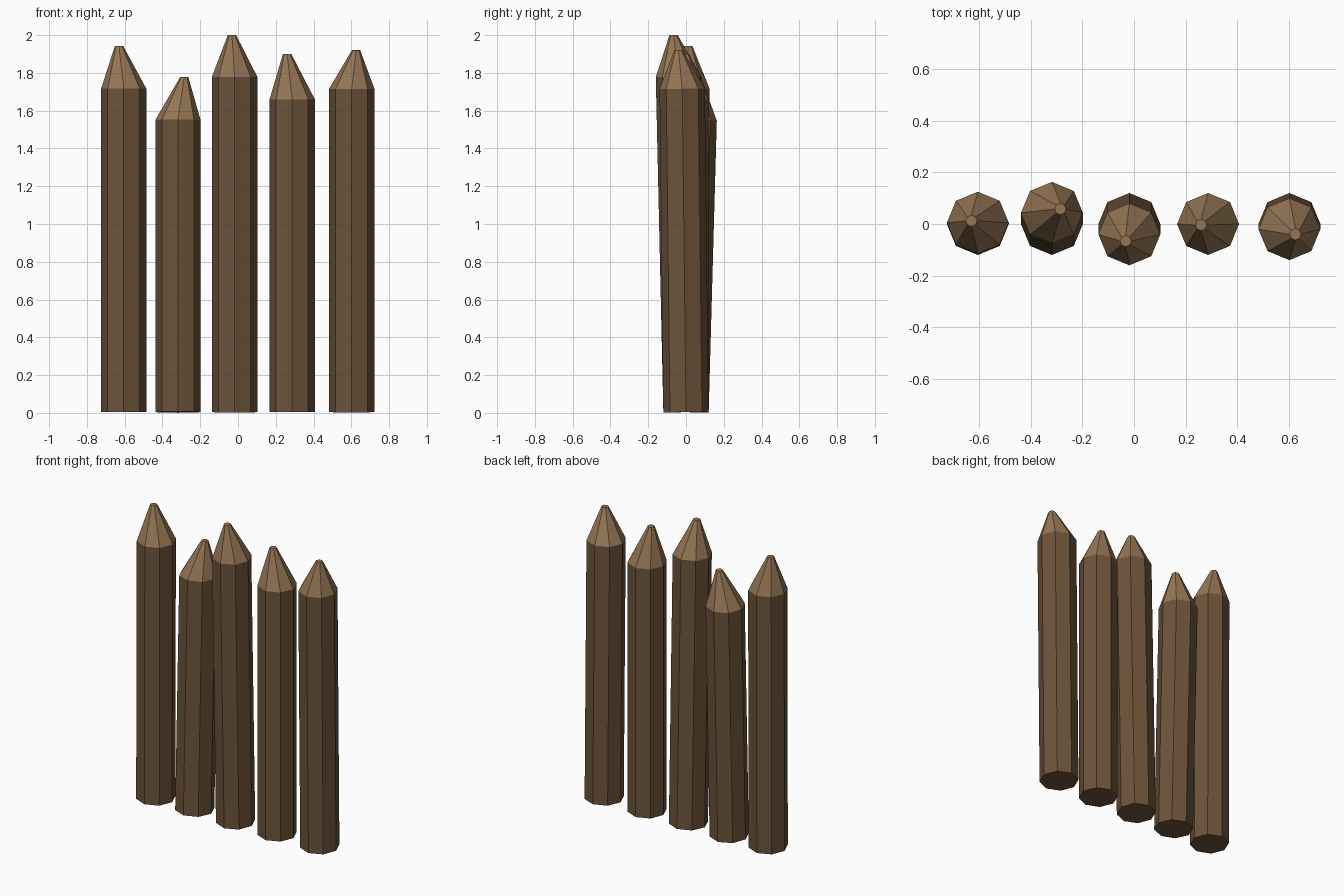
import bpy, bmesh
from math import atan2, cos, sin, pi
from mathutils import Matrix, Vector

if "Cube" in bpy.data.objects:
    bpy.data.objects.remove(bpy.data.objects["Cube"])

SIDES, RADIUS, TIP_RADIUS, BASE_Z = 8, 0.12, 0.022, 0.004


def material(name, color):
    m = bpy.data.materials.new(name)
    m.diffuse_color = (*color, 1)
    m.use_nodes = True
    m.node_tree.nodes["Principled BSDF"].inputs["Base Color"].default_value = m.diffuse_color
    return m


bark = material("bark", (0.15, 0.087, 0.042))
cut_wood = material("cut_wood", (0.30, 0.18, 0.09))


def ring(bm, center, radius, turn):
    """Octagon of vertices around a centre, tilted with the stake."""
    verts = []
    for i in range(SIDES):
        a = 2 * pi * i / SIDES
        verts.append(bm.verts.new(center + turn @ Vector((radius * cos(a), radius * sin(a), 0))))
    return verts


def stake(name, x, shoulder_y, shoulder_z, tip):
    """Leaning octagonal log with an off-centre, blunt sharpened point."""
    base = Vector((x, 0, BASE_Z))
    shoulder = Vector((x, shoulder_y, shoulder_z))
    turn = Matrix.Rotation(-atan2(shoulder_y, shoulder_z - BASE_Z), 3, 'X')
    bm = bmesh.new()
    rings = [ring(bm, base, RADIUS, turn),
             ring(bm, shoulder, RADIUS, turn),
             ring(bm, Vector(tip), TIP_RADIUS, turn)]
    bm.faces.new(rings[0][::-1])
    for level in range(2):
        lo, hi = rings[level], rings[level + 1]
        for i in range(SIDES):
            j = (i + 1) % SIDES
            bm.faces.new((lo[i], lo[j], hi[j], hi[i])).material_index = level
    bm.faces.new(rings[2]).material_index = 1
    mesh = bpy.data.meshes.new(name)
    bm.to_mesh(mesh)
    bm.free()
    mesh.materials.append(bark)
    mesh.materials.append(cut_wood)
    bpy.context.collection.objects.link(bpy.data.objects.new(name, mesh))


# Palisade stakes, left to right: x, shoulder y, shoulder z, tip centre
stakes = [
    (-0.605, 0.005, 1.716, (-0.63, 0.012, 1.942)),
    (-0.318, 0.043, 1.55, (-0.285, 0.058, 1.777)),
    (-0.018, -0.04, 1.78, (-0.032, -0.066, 2.0)),
    (0.287, 0.0, 1.66, (0.26, -0.004, 1.90)),
    (0.602, -0.02, 1.716, (0.625, -0.04, 1.92)),
]
for n, (x, sy, sz, tip) in enumerate(stakes, 1):
    stake(f"stake_{n}", x, sy, sz, tip)
